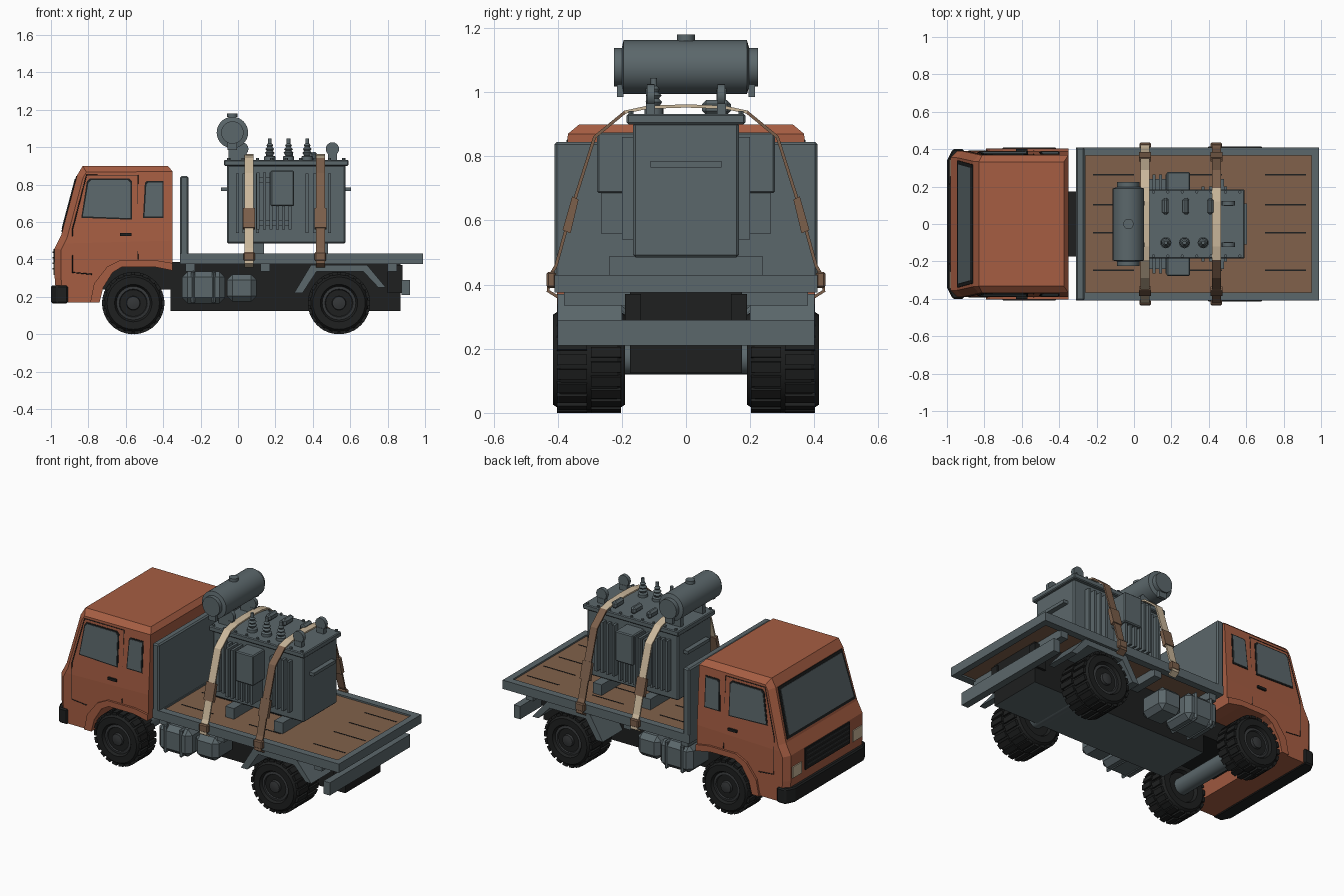
import bpy, bmesh, math
from mathutils import Vector, Matrix

if "Cube" in bpy.data.objects:
    bpy.data.objects.remove(bpy.data.objects["Cube"], do_unlink=True)


def material(name, r, g, b):
    m = bpy.data.materials.new(name)
    m.use_nodes = True
    m.diffuse_color = (r, g, b, 1)
    m.node_tree.nodes["Principled BSDF"].inputs["Base Color"].default_value = (r, g, b, 1)
    return m


SLATE = material("slate_steel", .105, .136, .147)
ORANGE = material("cab_orange", .38, .11, .055)
BLACK = material("rubber_black", .013, .014, .014)
HUB = material("wheel_grey", .035, .038, .04)
WOOD = material("deck_wood", .22, .12, .07)
CREAM = material("strap_cream", .6, .48, .33)
BROWN = material("strap_brown", .2, .115, .07)
round_parts = []


def finish(name, bm, mats, mirror=False, bevel=0, smooth=False, rule=None):
    bmesh.ops.recalc_face_normals(bm, faces=bm.faces[:])
    if rule:
        for f in bm.faces:
            f.material_index = rule(f)
    me = bpy.data.meshes.new(name)
    bm.to_mesh(me)
    bm.free()
    ob = bpy.data.objects.new(name, me)
    bpy.context.collection.objects.link(ob)
    for m in mats if isinstance(mats, list) else [mats]:
        me.materials.append(m)
    if bevel:
        mod = ob.modifiers.new("bevel", "BEVEL")
        mod.width, mod.segments = bevel, 1
    if mirror:
        mod = ob.modifiers.new("mirror", "MIRROR")
        mod.use_axis = (False, True, False)
    if smooth:
        round_parts.append(ob)
    return ob


def add_prism(bm, pts, vec):
    a = [bm.verts.new(p) for p in pts]
    b = [bm.verts.new(Vector(p) + Vector(vec)) for p in pts]
    bm.faces.new(a)
    bm.faces.new(b[::-1])
    for i in range(len(a)):
        j = (i + 1) % len(a)
        bm.faces.new((a[i], b[i], b[j], a[j]))


def add_box(bm, x, y, z):
    add_prism(bm, [(x[0], y[0], z[0]), (x[1], y[0], z[0]), (x[1], y[1], z[0]), (x[0], y[1], z[0])],
              (0, 0, z[1] - z[0]))


def add_lathe(bm, center, axis, profile, segs=24):
    """Revolve (radius, distance) points round an axis through center."""
    rot = Vector((0, 0, 1)).rotation_difference(Vector(axis)).to_matrix()
    rings = [[bm.verts.new(Vector(center) + rot @ Vector((r * math.cos(a), r * math.sin(a), t)))
              for a in (2 * math.pi * k / segs for k in range(segs))] for r, t in profile]
    for a, b in zip(rings, rings[1:]):
        for k in range(segs):
            n = (k + 1) % segs
            bm.faces.new((a[k], a[n], b[n], b[k]))
    bm.faces.new(rings[0])
    bm.faces.new(rings[-1])


def prism(name, pts, vec, mats, **kw):
    bm = bmesh.new()
    add_prism(bm, pts, vec)
    return finish(name, bm, mats, **kw)


def boxes(name, items, mats, **kw):
    bm = bmesh.new()
    for it in items:
        add_box(bm, *it)
    return finish(name, bm, mats, **kw)


def lathe(name, center, axis, profile, mats, segs=24, **kw):
    bm = bmesh.new()
    add_lathe(bm, center, axis, profile, segs)
    return finish(name, bm, mats, smooth=True, **kw)


# Cab shell: side profile with wheel arch, tapered to the roof, chamfered edges
def side_y(z):
    return .39 * (1 - .06 * max(0, z - .5) / .4)


arch = [(-.35, .34), (-.45, .36), (-.62, .36), (-.67, .33), (-.72, .25), (-.74, .17)]
outline = [(-.97, .17), (-.98, .3), (-.98, .46), (-.945, .53), (-.86, .85), (-.83, .9),
           (-.375, .9), (-.35, .87)] + arch
bm = bmesh.new()
add_prism(bm, [(x, -.39, z) for x, z in outline], (0, .78, 0))
bmesh.ops.bisect_plane(bm, geom=bm.verts[:] + bm.edges[:] + bm.faces[:],
                       plane_co=(0, 0, .5), plane_no=(0, 0, 1))
for v in bm.verts:
    v.co.y = math.copysign(side_y(v.co.z), v.co.y)
rim = [e for e in bm.edges if e.verts[0].co.y * e.verts[1].co.y > 0
       and (all(v.co.x < -.8 for v in e.verts) or all(v.co.z > .88 for v in e.verts))]
bmesh.ops.bevel(bm, geom=rim, offset=.034, segments=1, affect='EDGES')
finish("cab_shell", bm, ORANGE)

# Flare over the front wheel
inner = [(x, .385, z) for x, z in arch]
outer = [(-.74 - .05, .385, .17), (-.77, .385, .27), (-.70, .385, .36), (-.63, .385, .395),
         (-.44, .385, .395), (-.35, .385, .38)]
prism("front_wheel_flare", inner + outer, (0, .018, 0), ORANGE, mirror=True)


# Cab glass, laid on the slanted side and front
def side_plate(name, pts, mat, lift):
    prism(name, [(x, side_y(z) - .002, z) for x, z in pts], (0, lift, 0), mat, mirror=True)


def grow(pts, d):
    cx = sum(p[0] for p in pts) / len(pts)
    cz = sum(p[1] for p in pts) / len(pts)
    return [(x + math.copysign(d, x - cx), z + math.copysign(d, z - cz)) for x, z in pts]


door_glass = [(-.83, .63), (-.8, .81), (-.785, .825), (-.59, .825), (-.575, .81), (-.575, .62)]
quarter_glass = [(-.5, .63), (-.49, .8), (-.48, .81), (-.405, .81), (-.405, .63)]
for label, pts in (("door", door_glass), ("quarter", quarter_glass)):
    side_plate(label + "_window_seal", grow(pts, .008), BLACK, .005)
    side_plate(label + "_window", pts, SLATE, .008)


def windshield(name, z0, z1, w0, w1, mat, lift):
    pts = [(-.945 + (z - .53) * .2656 + .002, y, z)
           for y, z in ((-w0, z0), (w0, z0), (w1, z1), (-w1, z1))]
    prism(name, pts, (-lift, 0, lift * .27), mat)


windshield("windshield_seal", .545, .845, .34, .318, BLACK, .006)
windshield("windshield", .562, .828, .322, .302, SLATE, .009)


# Door seams and handles
def seam(name, pts):
    cu = bpy.data.curves.new(name, "CURVE")
    cu.dimensions, cu.bevel_depth, cu.bevel_resolution = "3D", .003, 0
    sp = cu.splines.new("POLY")
    sp.points.add(len(pts) - 1)
    for p, (x, z) in zip(sp.points, pts):
        p.co = (x, side_y(z), z, 1)
    cu.materials.append(BLACK)
    ob = bpy.data.objects.new(name, cu)
    bpy.context.collection.objects.link(ob)
    ob.modifiers.new("mirror", "MIRROR").use_axis = (False, True, False)


seam("door_seam", [(-.535, .4), (-.535, .85), (-.81, .85), (-.885, .56), (-.885, .33), (-.78, .32)])
boxes("door_handle", [((-.63, -.57), (.385, .4), (.525, .54))], BLACK, mirror=True)

# Cab front: grille, headlights, bumper
boxes("grille", [((-.987, -.97), (-.22, .22), (.32, .455))], BLACK)
boxes("grille_slats", [((-.991, -.98), (-.21, .21), (z, z + .008)) for z in (.345, .375, .405, .435)], HUB)
boxes("headlight", [((-.987, -.97), (.255, .345), (.315, .385))], CREAM, mirror=True)
half = [(-.91, .4), (-.97, .4), (-1, .34)]
prism("front_bumper", [(x, y, .165) for x, y in half] + [(x, -y, .165) for x, y in half[::-1]],
      (0, 0, .095), BLACK, bevel=.008)


# Wheels: tyre with two staggered rows of lugs, and a stepped hub
def wheel(name, x, y0, y1):
    c, mid = Vector((x, 0, .166)), (y0 + y1) / 2
    bm = bmesh.new()
    add_lathe(bm, c, (0, 1, 0), [(.09, y0 + .02), (.1, y0), (.14, y0), (.157, y0 + .025), (.157, y1 - .025),
                                 (.14, y1), (.1, y1), (.088, y1 - .02)], 32)
    for k in range(44):
        row = ((y0 + .012, mid - .006), (mid + .006, y1 - .012))[k % 2]
        lug = bmesh.new()
        add_box(lug, (-.016, .016), row, (.15, .166))
        lug.transform(Matrix.Translation(c) @ Matrix.Rotation(2 * math.pi * k / 44, 4, 'Y'))
        tmp = bpy.data.meshes.new("lug")
        lug.to_mesh(tmp)
        lug.free()
        bm.from_mesh(tmp)
        bpy.data.meshes.remove(tmp)
    finish(name + "_tyre", bm, BLACK, mirror=True, smooth=True)
    lathe(name + "_hub", c, (0, 1, 0), [(.09, y0 + .03), (.09, y1 - .015), (.075, y1 - .012), (.065, y1 - .035),
                                        (.04, y1 - .035), (.035, y1 - .005), (.015, y1)], HUB, mirror=True)


wheel("front", -.56, .235, .41)
wheel("rear", .54, .19, .415)
for label, x in (("front", -.56), ("rear", .54)):
    lathe(label + "_axle", (x, 0, .17), (0, 1, 0), [(.05, -.26), (.05, .26)], SLATE)

# Chassis, tanks, rear guards and bar
boxes("chassis", [((-.36, .87), (-.175, .175), (.125, .385))], [BLACK, SLATE],
      rule=lambda f: int(f.normal.z < -.9))
boxes("cab_subframe", [((-.8, -.3), (-.17, .17), (.24, .375))], BLACK)
boxes("fuel_tank", [((-.3, -.07), (.17, .385), (.165, .335))], SLATE, mirror=True, bevel=.03)
boxes("tank_bands", [((x, x + .02), (.17, .392), (.16, .34)) for x in (-.25, -.14)],
      SLATE, mirror=True, bevel=.03)
boxes("air_tank", [((-.06, .1), (.17, .36), (.175, .32))], SLATE, mirror=True, bevel=.03)
boxes("deck_bearers", [((x, x + .05), (-.38, .38), (.335, .385)) for x in (-.28, .12, .8)], SLATE)
guard = [(.3, .22), (.39, .37), (.69, .37), (.79, .25), (.75, .25), (.67, .335), (.42, .335), (.345, .22)]
prism("rear_mudguard", [(x, .2, z) for x, z in guard], (0, .2, 0), SLATE, mirror=True)
boxes("rear_bar", [((.875, .92), (-.4, .4), (.21, .29))], SLATE)
boxes("rear_bar_arms", [((.8, .88), (.14, .19), (.22, .37))], BLACK, mirror=True)

# Deck: steel frame, wooden floor, headboard
boxes("deck_frame", [((-.31, .99), (-.41, -.365), (.375, .43)), ((-.31, .99), (.365, .41), (.375, .43)),
                     ((.95, .99), (-.37, .37), (.375, .43)), ((-.31, -.26), (-.37, .37), (.375, .43))], SLATE)
boxes("deck_floor", [((-.27, .96), (-.37, .37), (.385, .42))], WOOD)
boxes("plank_gaps", [((x, x + .22), (y, y + .006), (.418, .422)) for x in (-.22, .25, .7)
                     for y in (-.25, -.05, .1, .26)], BLACK)
boxes("headboard", [((-.31, -.265), (-.41, .41), (.42, .845))], SLATE, bevel=.008)

# Transformer: tank, lid, feet, fins, control boxes
boxes("transformer_tank", [((-.06, .575), (-.165, .165), (.485, .905))], SLATE, bevel=.008)
boxes("transformer_lid", [((-.075, .59), (-.185, .185), (.9, .932))], SLATE, bevel=.005)
boxes("transformer_feet", [((x, x + .06), (-.24, .24), (.42, .487)) for x in (.08, .42)], SLATE)
boxes("end_handles", [((.57, .605), (-.11, .11), (.765, .785)), ((-.09, -.05), (-.11, .11), (.765, .785))], SLATE)
boxes("side_fins", [((x, x + .016), (.16, .2), (.54, .86)) for x in (-.01, .025, .06, .095, .36, .4, .44, .48)],
      SLATE, mirror=True)
boxes("radiator_fins", [((.1 + .034 * k, .116 + .034 * k), (.16, .265), (.56, .865)) for k in range(6)],
      SLATE, mirror=True)
boxes("radiator_headers", [((.11, .28), (.16, .24), (z, z + .03)) for z in (.58, .81)], SLATE, mirror=True)
boxes("control_box", [((.175, .3), (.16, .278), (.685, .875))], SLATE, mirror=True, bevel=.006)

# Lid fittings: bolts, ribbed insulators, lifting eyes, hatches
bm = bmesh.new()
for k in range(9):
    for y in (-.172, .172):
        add_lathe(bm, (-.05 + .077 * k, y, .93), (0, 0, 1), [(.009, 0), (.009, .012)], 6)
finish("lid_bolts", bm, SLATE)
ribs = [(.03, 0), (.03, .02), (.016, .025), (.026, .04), (.016, .05), (.024, .06), (.013, .07),
        (.018, .08), (.01, .09), (.01, .115)]
for i, x in enumerate((.17, .27, .37)):
    lathe("insulator_%d" % (i + 1), (x, -.1, .93), (0, 0, 1), ribs, SLATE, segs=16)
boxes("lid_hatches", [((x, x + .035), (.05, .14), (.93, .975)) for x in (.15, .26, .39)], SLATE, bevel=.012)
for x in (.02, .505):
    for y in (-.11, .11):
        bm = bmesh.new()
        add_box(bm, (x - .025, x + .025), (y - .014, y + .014), (.93, .965))
        add_lathe(bm, (x, y, .99), (0, 1, 0), [(.02, -.012), (.036, -.012), (.036, .012), (.02, .012)], 16)
        finish("lifting_eye", bm, SLATE, smooth=True)

# Oil drum across the transformer
lathe("oil_drum", (-.03, 0, 1.078), (0, 1, 0), [(.06, -.225), (.06, -.2), (.084, -.195), (.084, .19), (.06, .197),
                                                 (.06, .225)], SLATE, segs=32)
boxes("drum_flange_tabs", [((-.055, -.005), (.195, .215), (.985, 1.11))], SLATE, mirror=True)
lathe("drum_cap", (-.03, 0, 1.14), (0, 0, 1), [(.02, 0), (.02, .02), (.028, .02), (.028, .04)], SLATE, segs=12)
boxes("drum_legs", [((-.05, .02), (.095, .125), (.925, 1.03))], SLATE, mirror=True)

# Tie-down straps with buckles
path = [(0, .957), (.12, .953), (.19, .938), (.285, .86), (.355, .64), (.405, .46), (.425, .425), (.43, .38), (.4, .362)]
full = [(-y, z) for y, z in path[:0:-1]] + path
for label, x, rule in (("front", .06, lambda f: 0),
                       ("rear", .44, lambda f: int(abs(f.calc_center_median().y) > .2))):
    bm = bmesh.new()
    rows = [[bm.verts.new((x + s, y, z)) for s in (-.024, .024)] for y, z in full]
    for a, b in zip(rows, rows[1:]):
        bm.faces.new((a[0], a[1], b[1], b[0]))
    ob = finish(label + "_strap", bm, [CREAM, BROWN], rule=rule)
    mod = ob.modifiers.new("solid", "SOLIDIFY")
    mod.thickness, mod.offset = .01, 0
    prism(label + "_strap_buckle", [(x - .032, y, z) for y, z in ((.335, .665), (.355, .675), (.385, .57), (.36, .56))],
          (.064, 0, 0), BROWN, mirror=True)
    boxes(label + "_strap_hook", [((x - .03, x + .03), (.405, .435), (.39, .44))], BROWN, mirror=True, bevel=.006)

# Smooth the round parts, keeping hard edges
bpy.ops.object.select_all(action='DESELECT')
for ob in round_parts:
    ob.select_set(True)
bpy.context.view_layer.objects.active = round_parts[0]
bpy.ops.object.shade_smooth_by_angle(angle=math.radians(32))
